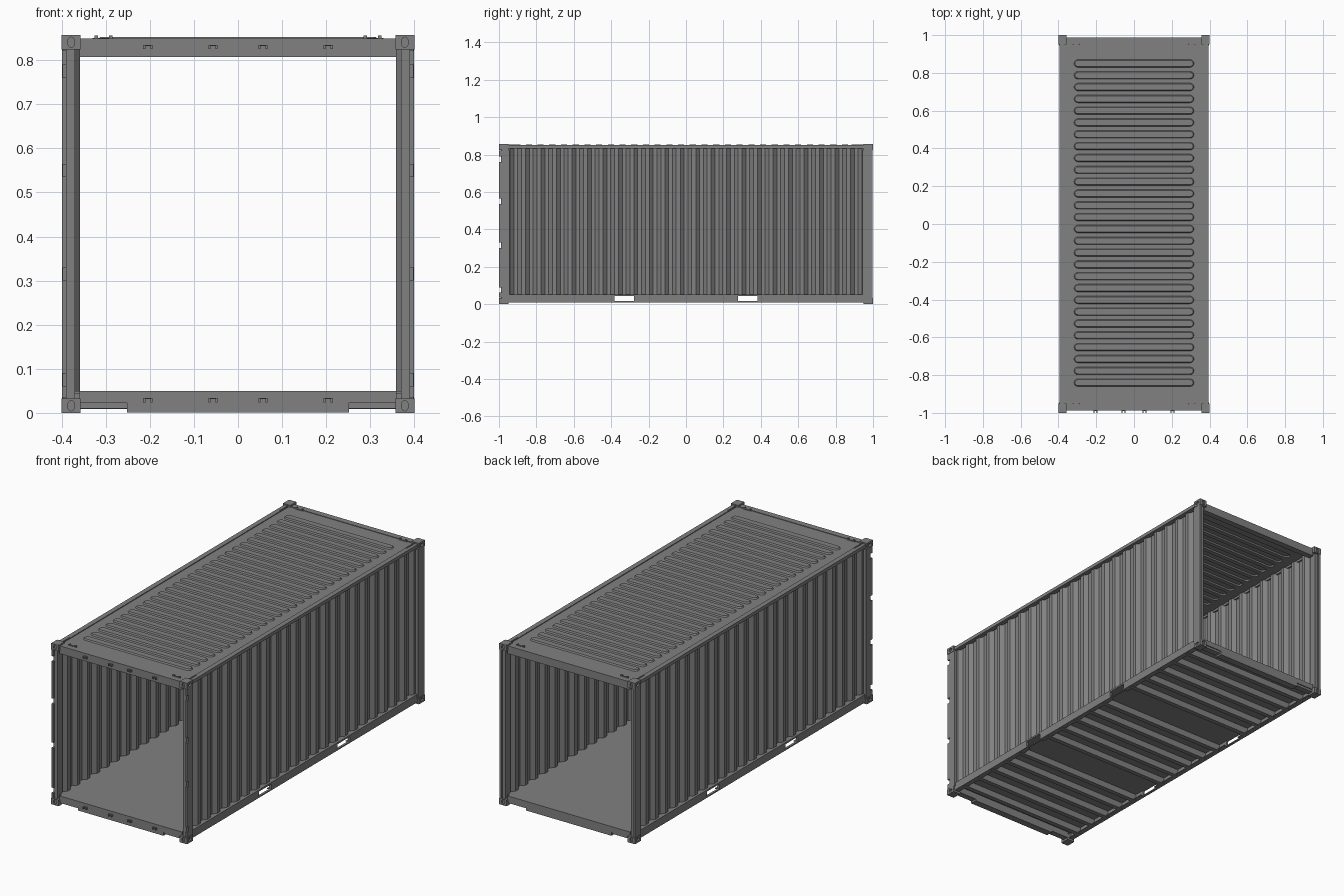
import bpy, bmesh, math
from mathutils import Matrix, Vector

if "Cube" in bpy.data.objects:
    bpy.data.objects.remove(bpy.data.objects["Cube"])

steel = bpy.data.materials.new("grey_steel")
steel.use_nodes = True
GREY = (0.22, 0.22, 0.22, 1)
steel.diffuse_color = GREY
steel.node_tree.nodes["Principled BSDF"].inputs["Base Color"].default_value = GREY

W, L, H = 0.40, 1.0, 0.857          # half width, half length, height


def make(name, bm, mirror=""):
    bmesh.ops.recalc_face_normals(bm, faces=bm.faces)
    mesh = bpy.data.meshes.new(name)
    bm.to_mesh(mesh)
    bm.free()
    mesh.materials.append(steel)
    ob = bpy.data.objects.new(name, mesh)
    bpy.context.collection.objects.link(ob)
    if mirror:
        mod = ob.modifiers.new("mirror", 'MIRROR')
        mod.use_axis = [a in mirror for a in "XYZ"]
        mod.use_mirror_merge = False
    return ob


def add_box(bm, x, y, z):
    size = Vector((x[1] - x[0], y[1] - y[0], z[1] - z[0]))
    mid = Vector((sum(x), sum(y), sum(z))) / 2
    bmesh.ops.create_cube(bm, size=1, matrix=Matrix.Translation(mid) @ Matrix.Diagonal(size.to_4d()))


def boxes(name, parts, mirror=""):
    bm = bmesh.new()
    for p in parts:
        add_box(bm, *p)
    return make(name, bm, mirror)


def solidify(ob, thickness, offset=0):
    mod = ob.modifiers.new("thickness", 'SOLIDIFY')
    mod.thickness = thickness
    mod.offset = offset


# corner castings with oval lifting holes, mirrored about the container's middle
cx, cy, cz = W - 0.043, L - 0.05, H / 2 - 0.033
casting = boxes("corner_castings", [((cx, W), (cy, L), (cz, H / 2))])
bm = bmesh.new()
mid = Vector((W + cx, L + cy, H / 2 + cz)) / 2
for turn, spot, oval in (
        (Matrix.Rotation(math.pi / 2, 4, 'Y'), (W, mid.y, mid.z), (0.008, 0.012, 1, 1)),
        (Matrix.Rotation(math.pi / 2, 4, 'X'), (mid.x, L, mid.z), (0.008, 0.012, 1, 1))):
    bmesh.ops.create_cone(bm, cap_ends=True, segments=16, radius1=1, radius2=1, depth=0.016,
                          matrix=Matrix.Translation(spot) @ turn @ Matrix.Diagonal(oval))
cutter = make("hole_cutter", bm)
cutter.hide_render = True
cut = casting.modifiers.new("holes", 'BOOLEAN')
cut.operation = 'DIFFERENCE'
cut.object = cutter
bpy.context.view_layer.objects.active = casting
bpy.ops.object.modifier_apply(modifier=cut.name)
bpy.data.objects.remove(cutter)
mod = casting.modifiers.new("mirror", 'MIRROR')
mod.use_axis = (True, True, True)
casting.location.z = H / 2

# corner posts, stepped
post_z = (0.033, H - 0.033)
boxes("corner_posts", [((0.37, 0.39), (0.95, 0.99), post_z),
                       ((0.388, 0.398), (0.945, 0.985), post_z)], "XY")
boxes("rear_post_edges", [((0.388, 0.399), (0.98, 0.998), post_z)], "X")

# hinge strips along the front posts, broken by gaps
gaps = (0.075, 0.315, 0.55, 0.775)
ends = [0.035] + [g + s for g in gaps for s in (-0.014, 0.014)] + [H - 0.035]
boxes("hinge_strips", [((0.389, 0.399), (-0.999, -0.98), (ends[i], ends[i + 1]))
                       for i in range(0, len(ends), 2)], "X")

# end frames: header and sill at both ends
boxes("end_headers", [((-0.36, 0.36), (0.955, 0.987), (0.807, 0.849))], "Y")
boxes("end_sills", [((-0.36, 0.36), (0.95, 0.982), (0.01, 0.05)),
                    ((-0.36, 0.36), (0.98, 0.987), (0.022, 0.05)),
                    ((-0.252, 0.252), (0.95, 0.987), (0.001, 0.03))], "Y")

# lock keepers: paired lugs on the front header and sill
lugs = []
for x in (0.057, 0.205):
    for z in (0.029, 0.83):
        lugs += [((x - 0.011, x - 0.006), (-1, -0.985), (z - 0.005, z + 0.005)),
                 ((x + 0.005, x + 0.01), (-1, -0.985), (z - 0.005, z + 0.005)),
                 ((x - 0.011, x + 0.01), (-0.991, -0.985), (z + 0.002, z + 0.005))]
boxes("lock_keepers", lugs, "X")

# top side rails
boxes("top_side_rails", [((0.368, 0.394), (-0.955, 0.955), (0.832, 0.85))], "X")

# bottom side rails with open fork pockets
FORK_IN, FORK_OUT = 0.277, 0.383
web = (0.38, 0.392)
spans = ((-0.955, -FORK_OUT), (-FORK_IN, FORK_IN), (FORK_OUT, 0.955))
rail = [(web, (-0.955, 0.955), (0.043, 0.052)), (web, (-0.955, 0.955), (0.01, 0.016))]
for span in spans:
    rail += [(web, span, (0.01, 0.052)), ((0.365, 0.38), span, (0.01, 0.014))]
boxes("bottom_side_rails", rail, "X")

# floor and channel cross members, leaving the fork pockets clear
boxes("floor", [((-0.386, 0.386), (-0.97, 0.97), (0.043, 0.05))])
members = []
for i in range(-8, 9):
    if abs(i) == 3:
        continue
    y = i * 0.11
    members += [((-0.382, 0.382), (y - 0.003, y + 0.003), (0.009, 0.044)),
                ((-0.382, 0.382), (y - 0.022, y + 0.003), (0.009, 0.013))]
boxes("floor_cross_members", members)

# corrugated side walls
OUT, IN, PITCH, BAYS = 0.378, 0.36, 0.0827, 23
profile = [(OUT, -0.96)]
for i in range(BAYS):
    y = (i - (BAYS - 1) / 2) * PITCH
    profile += [(OUT, y - 0.031), (IN, y - 0.0105), (IN, y + 0.0105), (OUT, y + 0.031)]
profile.append((OUT, 0.96))
bm = bmesh.new()
low = [bm.verts.new((x, y, 0.048)) for x, y in profile]
high = [bm.verts.new((x, y, 0.84)) for x, y in profile]
for i in range(len(profile) - 1):
    bm.faces.new((low[i], low[i + 1], high[i + 1], high[i]))
solidify(make("side_walls", bm, "X"), 0.003)

# roof sheet with pressed round-ended ribs
ROOF, RIB, STEP, COUNT = 0.845, 0.007, 0.0626, 28
EDGE = 0.378
bm = bmesh.new()


def rib_ring(y, radius, z):
    ring = []
    for side, start in ((1, -90), (-1, 90)):
        for k in range(7):
            a = math.radians(start + k * 30)
            ring.append(bm.verts.new((side * 0.297 + radius * math.cos(a), y + radius * math.sin(a), z)))
    return ring


first = 0.005 - STEP * (COUNT - 1) / 2
for i in range(COUNT):
    y = first + i * STEP
    base, crest = rib_ring(y, 0.02, ROOF), rib_ring(y, 0.0155, ROOF + RIB)
    n = len(base)
    for k in range(n):
        bm.faces.new((base[k], base[(k + 1) % n], crest[(k + 1) % n], crest[k]))
    bm.faces.new(crest)
    a, b, c, d = [bm.verts.new((sx * EDGE, y + sy * STEP / 2, ROOF))
                  for sx, sy in ((1, -1), (1, 1), (-1, 1), (-1, -1))]
    bm.faces.new([a, b] + base[6::-1])
    bm.faces.new([c, d] + base[:6:-1])
    bm.faces.new((b, c, base[7], base[6]))
    bm.faces.new((d, a, base[0], base[13]))
for y0, y1 in ((-0.985, first - STEP / 2), (first + (COUNT - 0.5) * STEP, 0.985)):
    bm.faces.new([bm.verts.new((x, y, ROOF)) for x, y in
                  ((-EDGE, y0), (EDGE, y0), (EDGE, y1), (-EDGE, y1))])
bmesh.ops.remove_doubles(bm, verts=bm.verts, dist=0.0001)
solidify(make("roof_sheet", bm), 0.002)

# raised guard strips with end studs near the roof corners
boxes("roof_corner_guards", [((0.285, 0.33), (0.949, 0.957), (0.845, 0.851)),
                             ((0.285, 0.293), (0.949, 0.957), (0.845, 0.856)),
                             ((0.318, 0.326), (0.949, 0.957), (0.845, 0.856)),
                             ((0.37, 0.376), (0.885, 0.95), (0.845, 0.853))], "XY")
